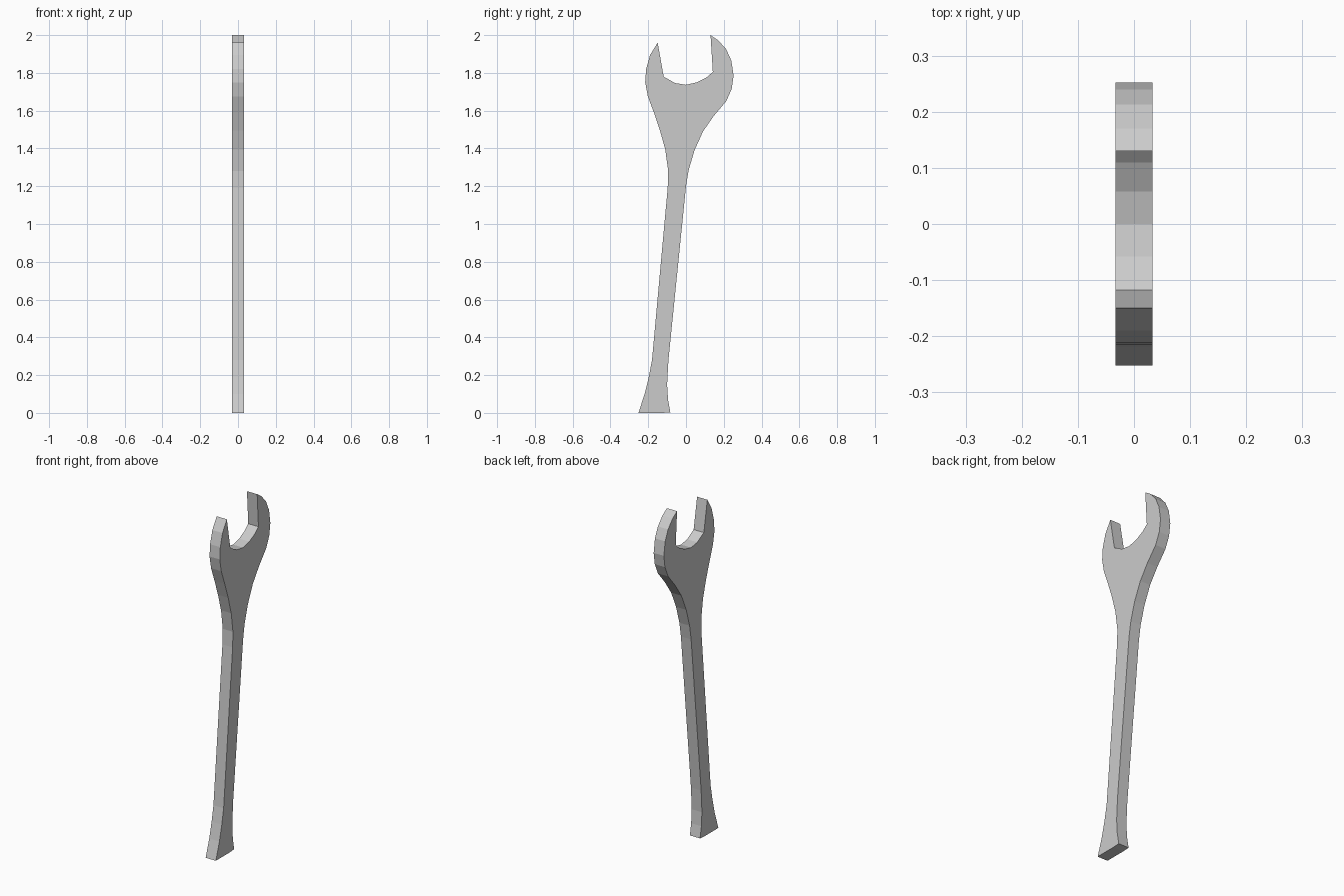
import bpy, bmesh

HALF = 0.033  # half thickness of the flat wrench

# Outline in (y, z), read section by section
back_edge = [(-0.252, 0.0), (-0.219, 0.10), (-0.197, 0.19), (-0.18, 0.28),
             (-0.097, 1.19), (-0.094, 1.28), (-0.11, 1.395), (-0.138, 1.496),
             (-0.17, 1.59), (-0.202, 1.676)]
left_jaw = [(-0.216, 1.75), (-0.211, 1.82), (-0.19, 1.895), (-0.15, 1.96)]
throat = [(-0.118, 1.78), (-0.058, 1.746), (0.0, 1.737), (0.058, 1.75),
          (0.11, 1.777), (0.142, 1.805)]
right_jaw = [(0.13, 2.0), (0.17, 1.973), (0.213, 1.925), (0.24, 1.865),
             (0.252, 1.785), (0.242, 1.715), (0.213, 1.65)]
front_edge = [(0.147, 1.572), (0.09, 1.49), (0.045, 1.39), (0.014, 1.285),
              (0.0, 1.2), (-0.093, 0.28), (-0.10, 0.15), (-0.095, 0.07),
              (-0.083, 0.003), (-0.125, 0.0)]

# Extrude the outline into a flat solid
bm = bmesh.new()
outline = back_edge + left_jaw + throat + right_jaw + front_edge
face = bm.faces.new([bm.verts.new((-HALF, y, z)) for y, z in outline])
result = bmesh.ops.extrude_face_region(bm, geom=[face], use_keep_orig=True)
new_verts = [g for g in result["geom"] if isinstance(g, bmesh.types.BMVert)]
bmesh.ops.translate(bm, verts=new_verts, vec=(2 * HALF, 0, 0))
bmesh.ops.recalc_face_normals(bm, faces=bm.faces)

mesh = bpy.data.meshes.new("wrench")
bm.to_mesh(mesh)
bm.free()
wrench = bpy.data.objects.new("wrench", mesh)
bpy.context.collection.objects.link(wrench)
